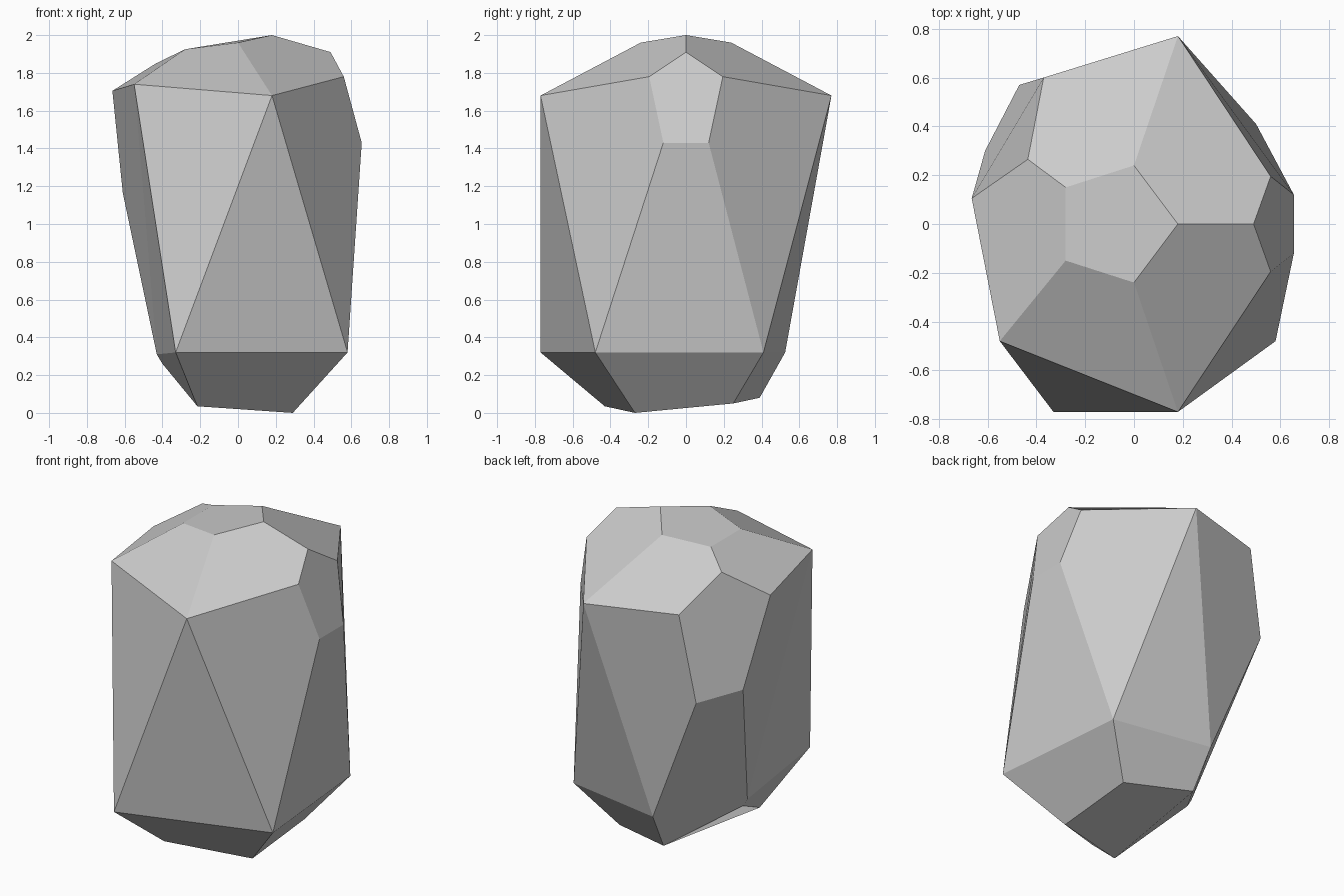
import bpy, bmesh

cube = bpy.data.objects.get("Cube")
if cube:
    bpy.data.objects.remove(cube, do_unlink=True)

# The boulder is a tall twenty-sided stone with some corners chipped off.
# Upper and lower rings run clockwise, starting at the front.
upper = ["u0", "u1", "u2", "u3", "u4"]
lower = ["l0", "l1", "l2", "l3", "l4"]

# Sharp corners: one point each
sharp = {
    "u0": (0.18, -0.77, 1.68),
    "u1": (-0.55, -0.48, 1.74),
    "u3": (0.18, 0.77, 1.68),
    "l0": (0.58, -0.48, 0.32),
    "l1": (-0.33, -0.77, 0.32),
    "l2": (-0.43, 0.0, 0.31),
    "l3": (-0.135, 0.525, 0.32),
    "l4": (0.5, 0.41, 0.32),
}

# Chipped corners: one point on each edge, keyed by the corner it leads to
chipped = {
    "crown": {
        "u0": (0.0, -0.24, 1.96), "u1": (-0.28, -0.15, 1.925),
        "u2": (-0.28, 0.15, 1.925), "u3": (0.0, 0.24, 1.96),
        "u4": (0.18, 0.0, 2.0),
    },
    "base": {
        "l0": (0.29, -0.27, 0.0), "l1": (-0.215, -0.43, 0.035),
        "l2": (-0.40, 0.0, 0.26), "l3": (-0.116, 0.39, 0.08),
        "l4": (0.29, 0.25, 0.05),
    },
    "u2": {
        "crown": (-0.435, 0.265, 1.85), "u1": (-0.665, 0.105, 1.705),
        "l2": (-0.61, 0.30, 1.165), "l3": (-0.47, 0.57, 1.145),
        "u3": (-0.37, 0.60, 1.69),
    },
    "u4": {
        "crown": (0.49, 0.0, 1.91), "u3": (0.56, 0.195, 1.78),
        "l4": (0.655, 0.12, 1.43), "l0": (0.655, -0.12, 1.43),
        "u0": (0.56, -0.195, 1.78),
    },
}

bm = bmesh.new()
verts = {}


def vert(corner, toward):
    """Vertex of a corner on the edge leading to another corner."""
    key = (corner, toward) if corner in chipped else corner
    if key not in verts:
        co = chipped[corner][toward] if corner in chipped else sharp[corner]
        verts[key] = bm.verts.new(co)
    return verts[key]


def facet(*corners):
    """Facet between three corners, cut short where a corner is chipped."""
    loop = []
    for i, corner in enumerate(corners):
        for other in (corners[i - 1], corners[(i + 1) % len(corners)]):
            v = vert(corner, other)
            if v not in loop:
                loop.append(v)
    bm.faces.new(loop)


# Crown, side and base facets
for i in range(5):
    j = (i + 1) % 5
    facet("crown", upper[i], upper[j])
    facet(upper[i], lower[j], upper[j])
    facet(upper[i], lower[i], lower[j])
    facet("base", lower[j], lower[i])

# Facets left by the chips
for corner, points in chipped.items():
    bm.faces.new([vert(corner, other) for other in points])

bmesh.ops.recalc_face_normals(bm, faces=bm.faces[:])
mesh = bpy.data.meshes.new("boulder")
bm.to_mesh(mesh)
bm.free()

# Plain grey stone
stone = bpy.data.materials.new("grey_stone")
stone.use_nodes = True
grey = (0.6, 0.6, 0.6, 1.0)
stone.diffuse_color = grey
stone.node_tree.nodes["Principled BSDF"].inputs["Base Color"].default_value = grey
mesh.materials.append(stone)

boulder = bpy.data.objects.new("boulder", mesh)
bpy.context.collection.objects.link(boulder)
